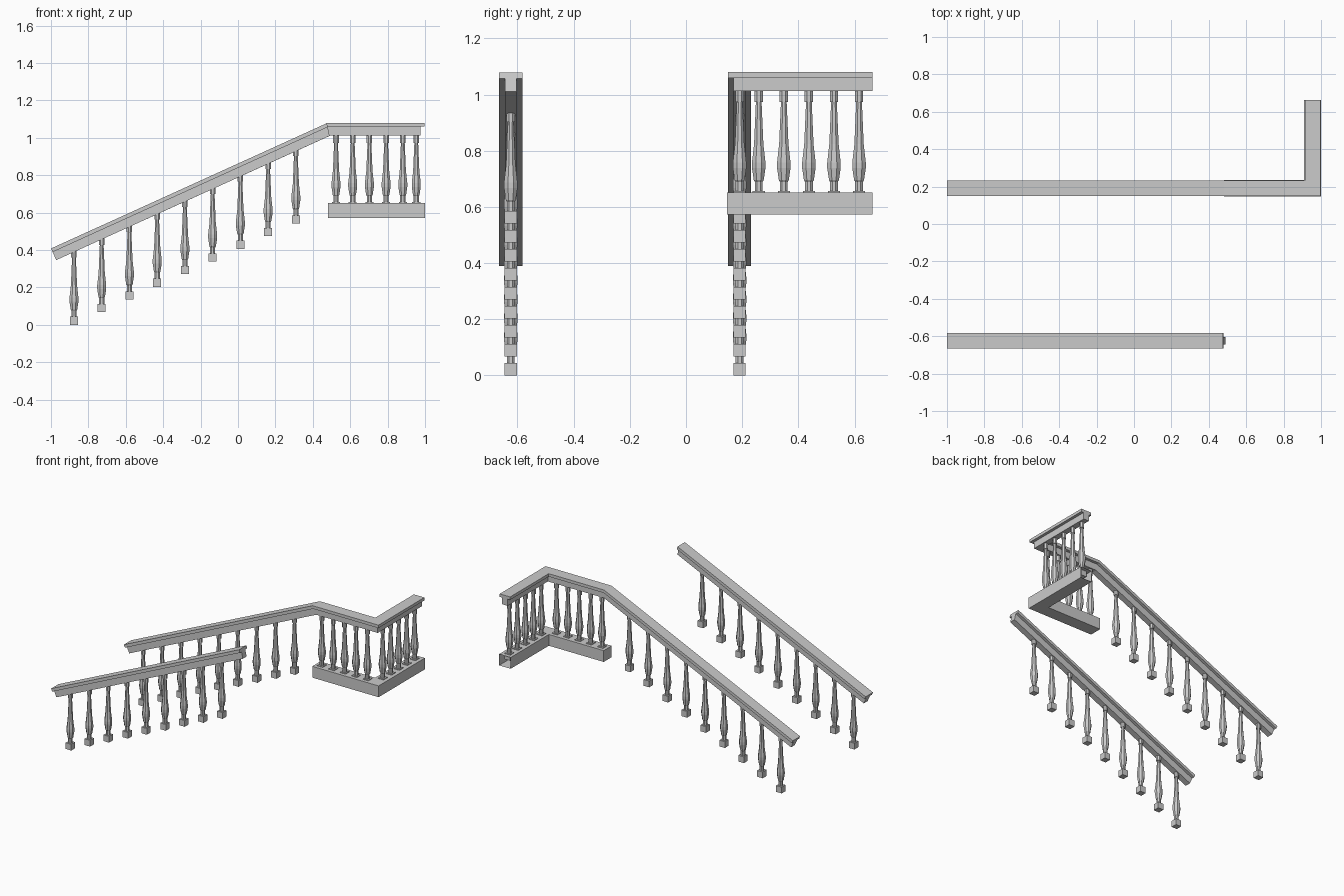
import bpy, bmesh, math
from mathutils import Vector

if "Cube" in bpy.data.objects:
    bpy.data.objects.remove(bpy.data.objects["Cube"])

SLOPE = math.atan2(1.08 - 0.408, 1.48)
YR, YL, XC = 0.191, -0.624, 0.955          # rail centre lines
T_PROFILE = [(-.041, 0), (.041, 0), (.041, -.021), (.021, -.021),
             (.021, -.068), (-.021, -.068), (-.021, -.021), (-.041, -.021)]


def finish(name, bm):
    bmesh.ops.recalc_face_normals(bm, faces=bm.faces)
    mesh = bpy.data.meshes.new(name)
    bm.to_mesh(mesh)
    bm.free()
    ob = bpy.data.objects.new(name, mesh)
    bpy.context.collection.objects.link(ob)
    return ob


def sweep(name, profile, frames, open_end=False):
    """Loft a profile through (origin, sideways, up) frames, giving mitred joints."""
    bm = bmesh.new()
    rings = [[bm.verts.new(Vector(o) + Vector(s) * u + Vector(w) * v) for u, v in profile]
             for o, s, w in frames]
    n = len(profile)
    for a, b in zip(rings, rings[1:]):
        for i in range(n):
            bm.faces.new((a[i], a[(i + 1) % n], b[(i + 1) % n], b[i]))
    bm.faces.new(rings[0])
    if not open_end:
        bm.faces.new(rings[-1])
    return finish(name, bm)


# handrails: T section, sloped run, then level run turning the corner
Y, Z = (0, 1, 0), (0, 0, 1)
tilt = (-math.sin(SLOPE), 0, math.cos(SLOPE))
mitre = (-math.tan(SLOPE / 2), 0, 1)
sweep("long_handrail", T_PROFILE, [
    ((-1, YR, .408), Y, tilt), ((.48, YR, 1.08), Y, mitre),
    ((XC, YR, 1.08), (-1, 1, 0), Z), ((XC, .664, 1.08), (-1, 0, 0), Z)])
sweep("short_handrail", T_PROFILE, [
    ((-1, YL, .408), Y, tilt), ((.475, YL, 1.078), Y, mitre)])

# L-shaped landing base, open at its far end
h = .045
sweep("landing_base", [(-h, .572), (h, .572), (h, .652), (-h, .652)], [
    ((.48, YR, 0), Y, Z), ((XC, YR, 0), (-1, 1, 0), Z),
    ((XC, .664, 0), (-1, 0, 0), Z)], open_end=True)

# turned baluster: square foot and eight-sided lathed shaft
SHAFT = [(.015, .04), (.015, .076), (.019, .082), (.026, .125), (.026, .145),
         (.018, .21), (.011, .36), (.016, .36), (.016, .402)]


def baluster_mesh():
    bm = bmesh.new()
    box = bmesh.ops.create_cube(bm, size=1)["verts"]
    bmesh.ops.scale(bm, vec=(.043, .043, .044), verts=box)
    bmesh.ops.translate(bm, vec=(0, 0, .022), verts=box)
    rings = [[bm.verts.new((r * math.cos((k + .5) * math.pi / 4),
                            r * math.sin((k + .5) * math.pi / 4), z)) for k in range(8)]
             for r, z in SHAFT]
    for a, b in zip(rings, rings[1:]):
        for i in range(8):
            bm.faces.new((a[i], a[(i + 1) % 8], b[(i + 1) % 8], b[i]))
    bm.faces.new(rings[-1])
    ob = finish("baluster", bm)
    mesh = ob.data
    bpy.data.objects.remove(ob)
    return mesh


MESH = baluster_mesh()


def place(name, x, y, z):
    ob = bpy.data.objects.new(name, MESH)
    ob.location = (x, y, z)
    bpy.context.collection.objects.link(ob)


# balusters climbing both stair sides
for i in range(9):
    for side, y in (("right", YR), ("left", YL)):
        place(f"stair_baluster_{side}_{i}", -.877 + .1483 * i, y, .0677 * i)

# balusters around the landing
for i in range(5):
    place(f"landing_baluster_front_{i}", .524 + .0893 * i, YR, .613)
    place(f"landing_baluster_side_{i}", XC - .002, .259 + .0893 * i, .613)
